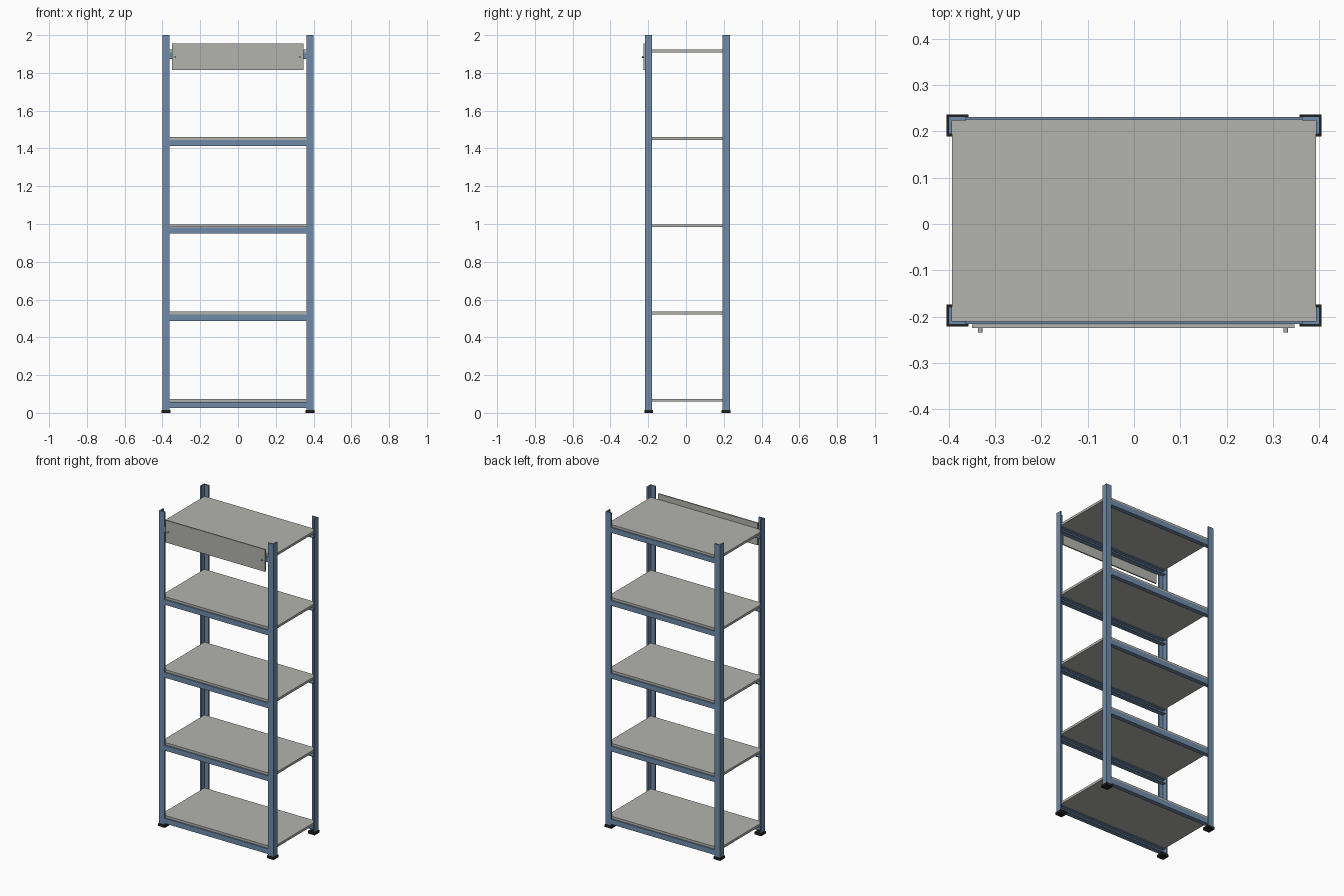
import bpy
import bmesh

cube = bpy.data.objects.get("Cube")
if cube:
    bpy.data.objects.remove(cube, do_unlink=True)


def material(name, rgb):
    m = bpy.data.materials.new(name)
    m.use_nodes = True
    m.diffuse_color = (*rgb, 1)
    m.node_tree.nodes["Principled BSDF"].inputs["Base Color"].default_value = (*rgb, 1)
    return m


BLUE = material("steel blue", (0.16, 0.26, 0.40))
GREY = material("light grey", (0.45, 0.45, 0.42))
BLACK = material("black plastic", (0.012, 0.013, 0.015))


def prism(name, points, offset, mat):
    """Extrude a closed outline along an offset vector."""
    bm = bmesh.new()
    face = bm.faces.new([bm.verts.new(p) for p in points])
    extruded = bmesh.ops.extrude_face_region(bm, geom=[face])
    verts = [g for g in extruded["geom"] if isinstance(g, bmesh.types.BMVert)]
    bmesh.ops.translate(bm, verts=verts, vec=offset)
    bmesh.ops.recalc_face_normals(bm, faces=bm.faces)
    mesh = bpy.data.meshes.new(name)
    bm.to_mesh(mesh)
    bm.free()
    mesh.materials.append(mat)
    obj = bpy.data.objects.new(name, mesh)
    bpy.context.collection.objects.link(obj)
    return obj


def box(name, x0, x1, y0, y1, z0, z1, mat):
    outline = [(x0, y0, z0), (x1, y0, z0), (x1, y1, z0), (x0, y1, z0)]
    return prism(name, outline, (0, 0, z1 - z0), mat)


HALF_W, MID_Y, HALF_D = 0.401, 0.0075, 0.2245   # outer faces of the posts
LEG, WALL = 0.038, 0.008                        # angle section of the posts
FOOT, RIM = 0.047, 0.004

# Corner posts with their feet
for side, sx in (("right", -1), ("left", 1)):
    for end, sy in (("front", -1), ("back", 1)):
        angle = [(0, 0), (LEG, 0), (LEG, WALL), (WALL, WALL), (WALL, LEG), (0, LEG)]
        points = [(sx * (HALF_W - u), MID_Y + sy * (HALF_D - v), 0.003) for u, v in angle]
        prism(f"{end}_{side}_post", points, (0, 0, 1.997), BLUE)
        xs = sorted(sx * (HALF_W + RIM - d) for d in (0, FOOT))
        ys = sorted(MID_Y + sy * (HALF_D + RIM - d) for d in (0, FOOT))
        box(f"{end}_{side}_foot", *xs, *ys, 0, 0.016, BLACK)

# Shelves, each a panel resting on two channel beams
PANEL, BEAM_H, BEAM_D, GAUGE = 0.015, 0.033, 0.028, 0.005
for i in range(5):
    top = 0.074 + i * 0.4623
    box(f"shelf_panel_{i + 1}", -0.393, 0.393, MID_Y - 0.218, MID_Y + 0.218,
        top - PANEL, top, GREY)
    z1 = top - PANEL - 0.001
    z0 = z1 - BEAM_H
    for end, sy in (("front", -1), ("back", 1)):
        channel = [(0, z0), (BEAM_D, z0), (BEAM_D, z0 + GAUGE), (GAUGE, z0 + GAUGE),
                   (GAUGE, z1 - GAUGE), (BEAM_D, z1 - GAUGE), (BEAM_D, z1), (0, z1)]
        points = [(-0.395, MID_Y + sy * (HALF_D - 0.001 - d), z) for d, z in channel]
        prism(f"{end}_beam_{i + 1}", points, (0.79, 0, 0), BLUE)

# Header board on the front of the top shelf, held by two bolts
box("header_board", -0.35, 0.347, -0.225, -0.217, 1.814, 1.955, GREY)
for side, x in (("right", -0.332), ("left", 0.328)):
    bpy.ops.mesh.primitive_cylinder_add(vertices=12, radius=0.005, depth=0.01,
                                        location=(x, -0.229, 1.885),
                                        rotation=(1.5708, 0, 0))
    bolt = bpy.context.object
    bolt.name = f"{side}_bolt"
    bolt.data.materials.append(GREY)
    bpy.ops.object.shade_smooth_by_angle()
